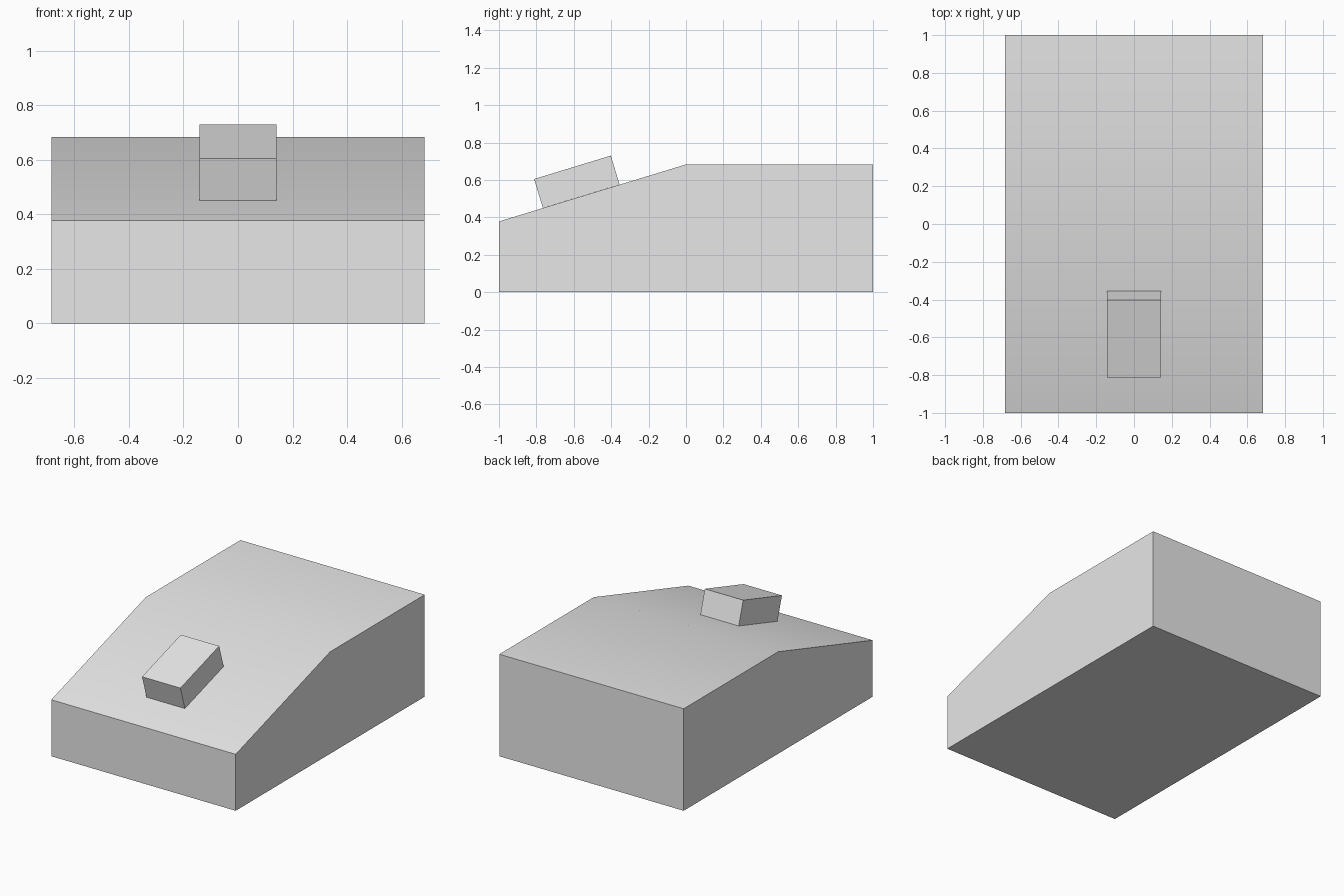
import bpy
import bmesh
import math

if "Cube" in bpy.data.objects:
    bpy.data.objects.remove(bpy.data.objects["Cube"])

grey = bpy.data.materials.new("light grey")
grey.diffuse_color = (0.8, 0.8, 0.8, 1.0)
grey.use_nodes = True
grey.node_tree.nodes["Principled BSDF"].inputs["Base Color"].default_value = grey.diffuse_color


def extruded_profile(name, profile, half_width):
    """Extrude a side profile of (y, z) points across x, centred on x = 0."""
    bm = bmesh.new()
    face = bm.faces.new([bm.verts.new((-half_width, y, z)) for y, z in profile])
    ext = bmesh.ops.extrude_face_region(bm, geom=[face])
    moved = [g for g in ext["geom"] if isinstance(g, bmesh.types.BMVert)]
    bmesh.ops.translate(bm, verts=moved, vec=(2 * half_width, 0, 0))
    bmesh.ops.recalc_face_normals(bm, faces=bm.faces[:])
    mesh = bpy.data.meshes.new(name)
    bm.to_mesh(mesh)
    bm.free()
    mesh.materials.append(grey)
    obj = bpy.data.objects.new(name, mesh)
    bpy.context.collection.objects.link(obj)
    # Soft shading over the shallow ridge, sharp elsewhere
    bpy.ops.object.select_all(action="DESELECT")
    obj.select_set(True)
    bpy.context.view_layer.objects.active = obj
    bpy.ops.object.shade_smooth_by_angle(angle=math.radians(30))
    return obj


# Wedge-fronted body
extruded_profile("sloped_body",
                 [(-1, 0), (1, 0), (1, 0.683), (0, 0.683), (-1, 0.378)], 0.683)

# Small tilted block resting on the slope
extruded_profile("slope_block",
                 [(-0.765, 0.45), (-0.355, 0.575), (-0.402, 0.73), (-0.812, 0.605)], 0.142)
